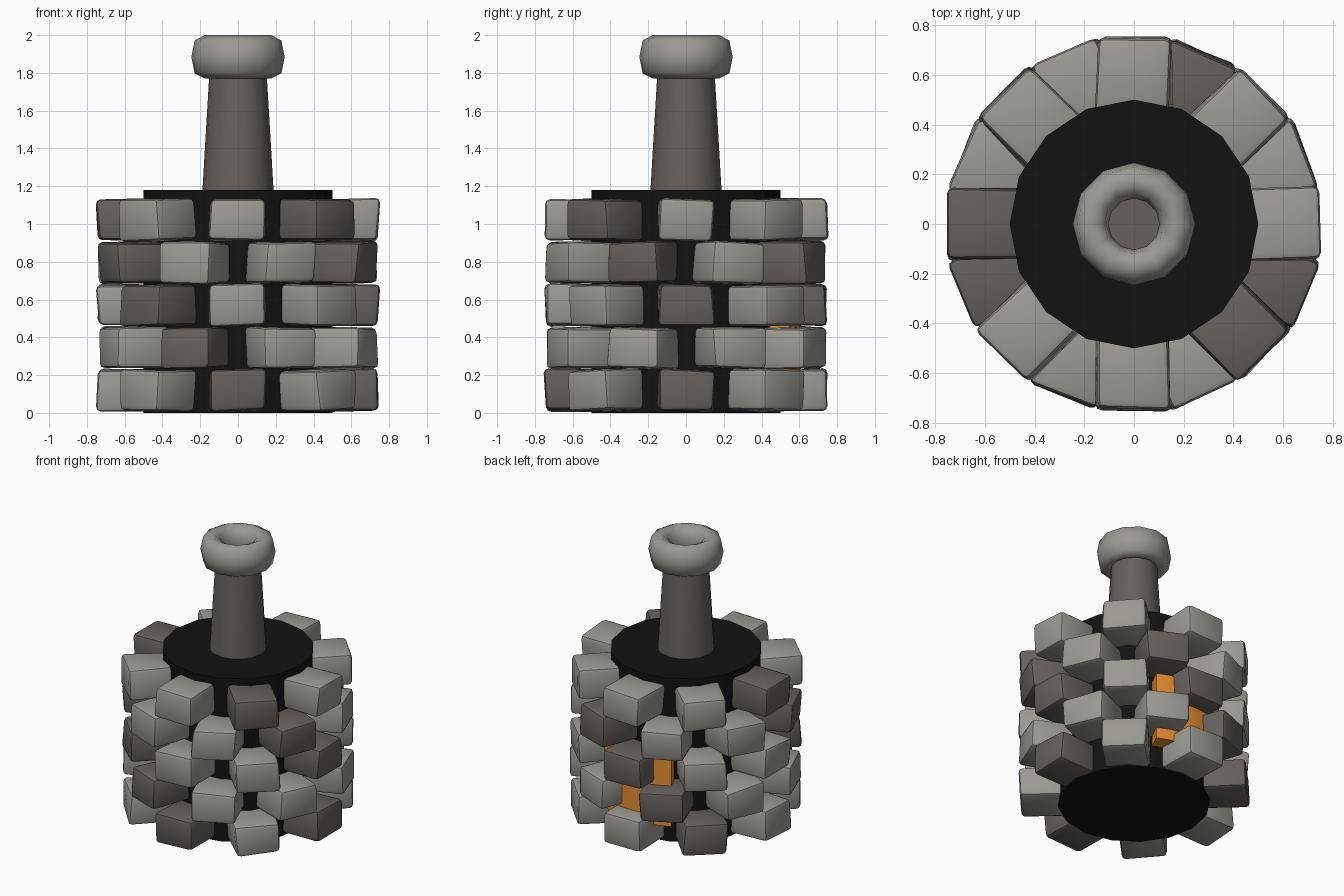
import bpy, bmesh, math, random
from mathutils import Matrix, Vector

if "Cube" in bpy.data.objects:
    bpy.data.objects.remove(bpy.data.objects["Cube"])

random.seed(7)

def material(name, col):
    m = bpy.data.materials.new(name)
    m.diffuse_color = (*col, 1)
    m.use_nodes = True
    m.node_tree.nodes["Principled BSDF"].inputs["Base Color"].default_value = m.diffuse_color
    return m

LIGHT = material("light_stone", (0.33, 0.32, 0.285))
DARK = material("dark_stone", (0.135, 0.118, 0.105))
BLACK = material("soot_black", (0.006, 0.006, 0.006))
GLOW = material("ember_orange", (0.80, 0.27, 0.03))

def finish(bm, name, mats, angle=35):
    bmesh.ops.recalc_face_normals(bm, faces=bm.faces)
    me = bpy.data.meshes.new(name)
    bm.to_mesh(me)
    bm.free()
    for m in mats:
        me.materials.append(m)
    me.shade_smooth()
    me.set_sharp_from_angle(angle=math.radians(angle))
    ob = bpy.data.objects.new(name, me)
    bpy.context.collection.objects.link(ob)
    return ob

def cone(name, mat, r1, r2, z1, z2, sides):
    bm = bmesh.new()
    bmesh.ops.create_cone(bm, cap_ends=True, segments=sides, radius1=r1, radius2=r2,
                          depth=z2 - z1, matrix=Matrix.Translation((0, 0, (z1 + z2) / 2)))
    return finish(bm, name, [mat])

# Core drum and chimney
cone("core_drum", BLACK, 0.5, 0.5, 0, 1.18, 16)
cone("chimney", DARK, 0.19, 0.148, 1.15, 1.86, 16)

# Chimney rim: tall ring with a rounded-box section
bm = bmesh.new()
SIDES, SEC = 12, 8
def soft(c):
    return math.copysign(abs(c) ** 0.8, c) if abs(c) > 1e-6 else 0
rings = []
for i in range(SIDES):
    a = math.tau * i / SIDES
    ring = []
    for j in range(SEC):
        t = math.tau * j / SEC
        r = 0.175 + 0.072 * soft(math.cos(t))
        ring.append(bm.verts.new((r * math.cos(a), r * math.sin(a),
                                  1.885 + 0.115 * soft(math.sin(t)))))
    rings.append(ring)
for i in range(SIDES):
    p, q = rings[i], rings[(i + 1) % SIDES]
    for j in range(SEC):
        k = (j + 1) % SEC
        bm.faces.new((p[j], q[j], q[k], p[k]))
finish(bm, "chimney_rim", [LIGHT], 60)

# Glowing fire opening: curved panel at the back, behind the stones
bm = bmesh.new()
steps, half = 6, 26
cols = []
for i in range(steps + 1):
    a = math.radians(90 - half + 2 * half * i / steps)
    cols.append([bm.verts.new((r * math.cos(a), r * math.sin(a), z))
                 for r, z in ((0.44, 0.16), (0.61, 0.16), (0.61, 0.65), (0.44, 0.65))])
for p, q in zip(cols, cols[1:]):
    for j in range(4):
        k = (j + 1) % 4
        bm.faces.new((p[j], q[j], q[k], p[k]))
bm.faces.new(cols[0])
bm.faces.new(cols[-1])
finish(bm, "fire_glow", [GLOW])

# Stone courses: eight bricks each, every second course turned half a brick
dark_bricks = [{0, 135, 270}, {112.5, 247.5}, {0, 90, 225},
               {67.5, 202.5, 337.5}, {180, 315}]
for row, dark in enumerate(dark_bricks):
    bm = bmesh.new()
    zc = 0.12 + 0.2255 * row
    for k in range(8):
        ang = k * 45 + (22.5 if row % 2 else 0)
        b = bmesh.new()
        bmesh.ops.create_cube(b, size=1)
        for v in b.verts:
            jit = Vector([random.uniform(-0.011, 0.011) for _ in range(3)])
            jit.z *= 0.6
            v.co = Vector((v.co.x * 0.30, v.co.y * 0.295, v.co.z * 0.216)) + jit
        bmesh.ops.bevel(b, geom=list(b.edges), offset=0.026, segments=2,
                        profile=0.5, affect='EDGES')
        tilt = Matrix.Rotation(math.radians(random.uniform(-2, 2)), 4, 'X')
        b.transform(Matrix.Rotation(math.radians(ang), 4, 'Z')
                    @ Matrix.Translation((0.595, 0, zc)) @ tilt)
        for f in b.faces:
            f.material_index = 1 if ang in dark else 0
        tmp = bpy.data.meshes.new("tmp")
        b.to_mesh(tmp)
        b.free()
        bm.from_mesh(tmp)
        bpy.data.meshes.remove(tmp)
    # keep the lowest course on the ground
    for v in bm.verts:
        v.co.z = max(v.co.z, 0.003)
    finish(bm, f"stone_course_{row + 1}", [LIGHT, DARK], 40)
